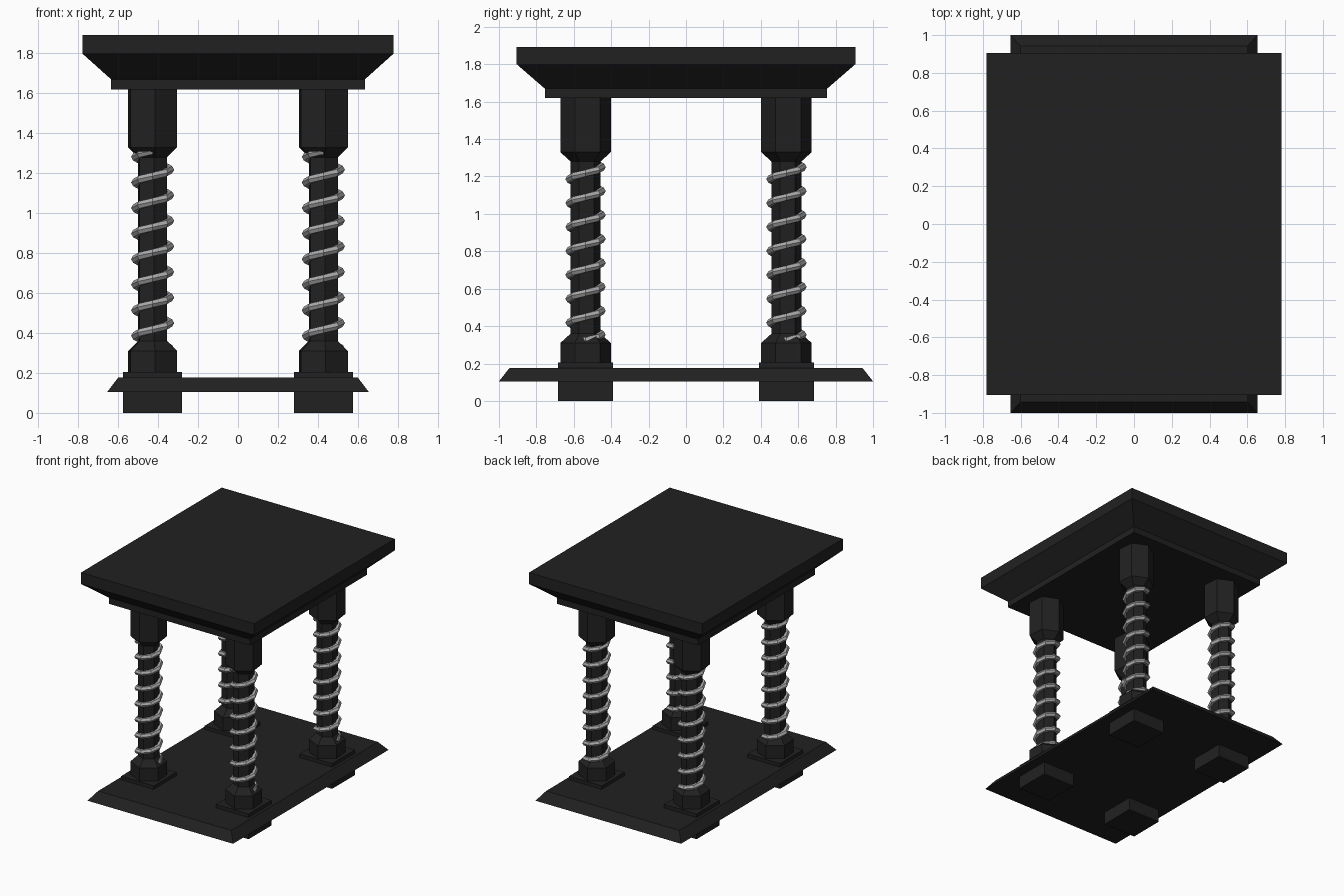
import bpy, bmesh, math
from mathutils import Vector

if "Cube" in bpy.data.objects:
    bpy.data.objects.remove(bpy.data.objects["Cube"])


def material(name, value):
    m = bpy.data.materials.new(name)
    m.diffuse_color = (value, value, value, 1)
    m.use_nodes = True
    m.node_tree.nodes["Principled BSDF"].inputs["Base Color"].default_value = m.diffuse_color
    return m


DARK = material("charcoal", 0.0152)
STEEL = material("light_grey", 0.40)


def loft(name, rings, mat):
    """Skin a list of equal-length point rings and cap both ends."""
    bm = bmesh.new()
    loops = [[bm.verts.new(p) for p in ring] for ring in rings]
    n = len(loops[0])
    for a, b in zip(loops, loops[1:]):
        for i in range(n):
            j = (i + 1) % n
            bm.faces.new((a[i], a[j], b[j], b[i]))
    bm.faces.new(loops[0])
    bm.faces.new(loops[-1])
    bmesh.ops.recalc_face_normals(bm, faces=bm.faces)
    mesh = bpy.data.meshes.new(name)
    bm.to_mesh(mesh)
    bm.free()
    mesh.materials.append(mat)
    obj = bpy.data.objects.new(name, mesh)
    bpy.context.collection.objects.link(obj)
    return obj


def rect(hx, hy, z):
    return [(-hx, -hy, z), (hx, -hy, z), (hx, hy, z), (-hx, hy, z)]


def hexagon(r, z, turn=math.radians(-85)):
    return [(r * math.cos(turn + k * math.pi / 3),
             r * math.sin(turn + k * math.pi / 3), z) for k in range(6)]


def coil_rings(radius, tube, z_front, pitch, turns, steps=8, sides=6):
    """Tube sections along a rising helix that starts at the front."""
    rings = []
    for s in range(int(turns * steps) + 1):
        a = -math.pi / 2 + 2 * math.pi * s / steps
        out = Vector((math.cos(a), math.sin(a), 0))
        centre = out * radius + Vector((0, 0, z_front + pitch * s / steps))
        rings.append([centre + out * (tube * math.cos(t)) + Vector((0, 0, tube * math.sin(t)))
                      for t in (2 * math.pi * k / sides for k in range(sides))])
    return rings


# Bevelled base plate and flared top slab
loft("base_plate", [rect(0.655, 1.0, 0.105), rect(0.60, 0.943, 0.177)], DARK)
loft("top_slab", [rect(0.635, 0.755, 1.62), rect(0.635, 0.755, 1.67),
                  rect(0.78, 0.905, 1.80), rect(0.78, 0.905, 1.893)], DARK)

# Four corner supports: square foot, hexagonal column, wrapped coil
COLUMN = [(0.1355, 0.20), (0.1355, 0.31), (0.08, 0.36),
          (0.08, 1.28), (0.1355, 1.33), (0.1355, 1.63)]
for sx, side in ((-1, "left"), (1, "right")):
    for sy, end in ((-1, "front"), (1, "back")):
        tag = f"{end}_{side}"
        parts = [
            loft("foot_" + tag, [rect(0.1475, 0.1475, 0), rect(0.1475, 0.1475, 0.205)], DARK),
            loft("column_" + tag, [hexagon(r, z) for r, z in COLUMN], DARK),
            loft("coil_" + tag, coil_rings(0.087, 0.021, 0.29, 0.128, 8.125), STEEL),
        ]
        for p in parts:
            p.location = (sx * 0.4275, sy * 0.537, 0)
